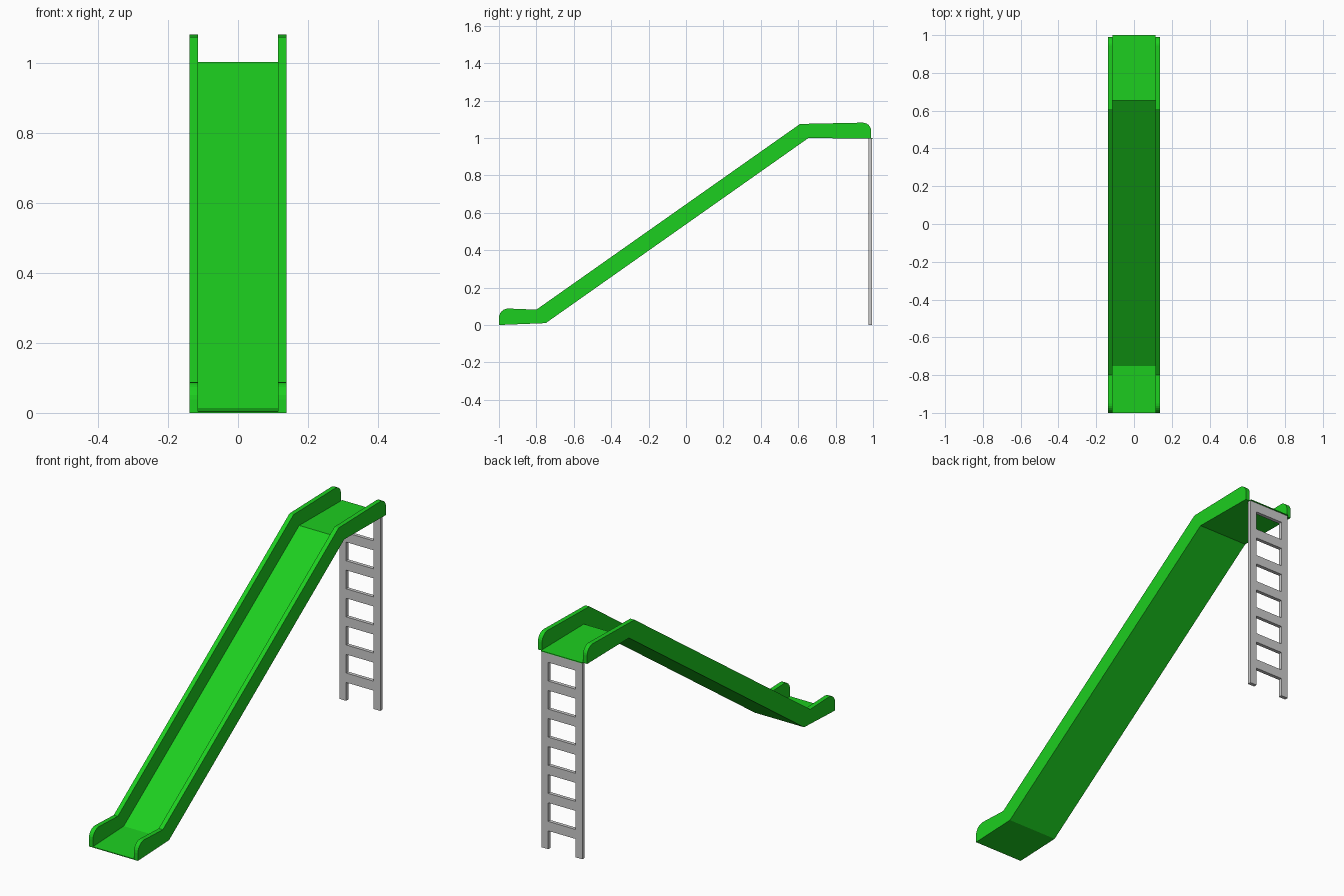
import bpy, bmesh, math

if "Cube" in bpy.data.objects:
    bpy.data.objects.remove(bpy.data.objects["Cube"])


def material(name, color):
    mat = bpy.data.materials.new(name)
    mat.diffuse_color = color
    mat.use_nodes = True
    mat.node_tree.nodes["Principled BSDF"].inputs["Base Color"].default_value = mat.diffuse_color
    return mat


def extrude_profile(name, points, x0, x1, mat=None):
    """Solid made by sweeping a (y, z) outline from x0 to x1."""
    bm = bmesh.new()
    face = bm.faces.new([bm.verts.new((x0, y, z)) for y, z in points])
    ext = bmesh.ops.extrude_face_region(bm, geom=[face])
    verts = [v for v in ext["geom"] if isinstance(v, bmesh.types.BMVert)]
    bmesh.ops.translate(bm, verts=verts, vec=(x1 - x0, 0, 0))
    bmesh.ops.recalc_face_normals(bm, faces=bm.faces)
    mesh = bpy.data.meshes.new(name)
    bm.to_mesh(mesh)
    bm.free()
    obj = bpy.data.objects.new(name, mesh)
    bpy.context.collection.objects.link(obj)
    if mat:
        mesh.materials.append(mat)
    return obj


def box(name, x0, x1, y0, y1, z0, z1):
    return extrude_profile(name, [(y0, z0), (y1, z0), (y1, z1), (y0, z1)], x0, x1)


def arc(cy, cz, r, a0, a1, n=6):
    return [(cy + r * math.cos(math.radians(a0 + (a1 - a0) * i / n)),
             cz + r * math.sin(math.radians(a0 + (a1 - a0) * i / n)))
            for i in range(n + 1)]


green = material("green", (0.012, 0.62, 0.014, 1))
INNER, OUTER = 0.115, 0.138

# Raised side rails with rounded ends
rail = [(-0.75, 0.01), (0.655, 1.0), (0.99, 0.996)]
rail += arc(0.945, 1.037, 0.045, 0, 90)
rail += [(0.61, 1.075), (-0.80, 0.082)]
rail += arc(-0.95, 0.038, 0.05, 90, 180)
rail += [(-1.0, 0.0)]
for side, s in (("left", -1), ("right", 1)):
    extrude_profile(side + "_rail", rail, s * INNER, s * OUTER, green)

# Thin sliding bed: exit, slope and top platform
top = [(-1.0, 0.004), (-0.752, 0.014), (0.655, 1.003), (1.0, 1.0)]
bottom = [(1.0, 0.996), (0.655, 1.0), (-0.75, 0.01), (-1.0, 0.0)]
extrude_profile("slide_bed", top + bottom, -INNER, INNER, green)

# Ladder posts
Y0, Y1 = 0.977, 0.995
for side, s in (("left", -1), ("right", 1)):
    box(side + "_ladder_post", s * 0.077, s * 0.115, Y0, Y1, 0, 0.996)

# Ladder rungs
for i in range(7):
    z = 0.996 - i * 0.1425
    box(f"rung_{i + 1}", -0.077, 0.077, Y0, Y1, z - 0.048, z)
